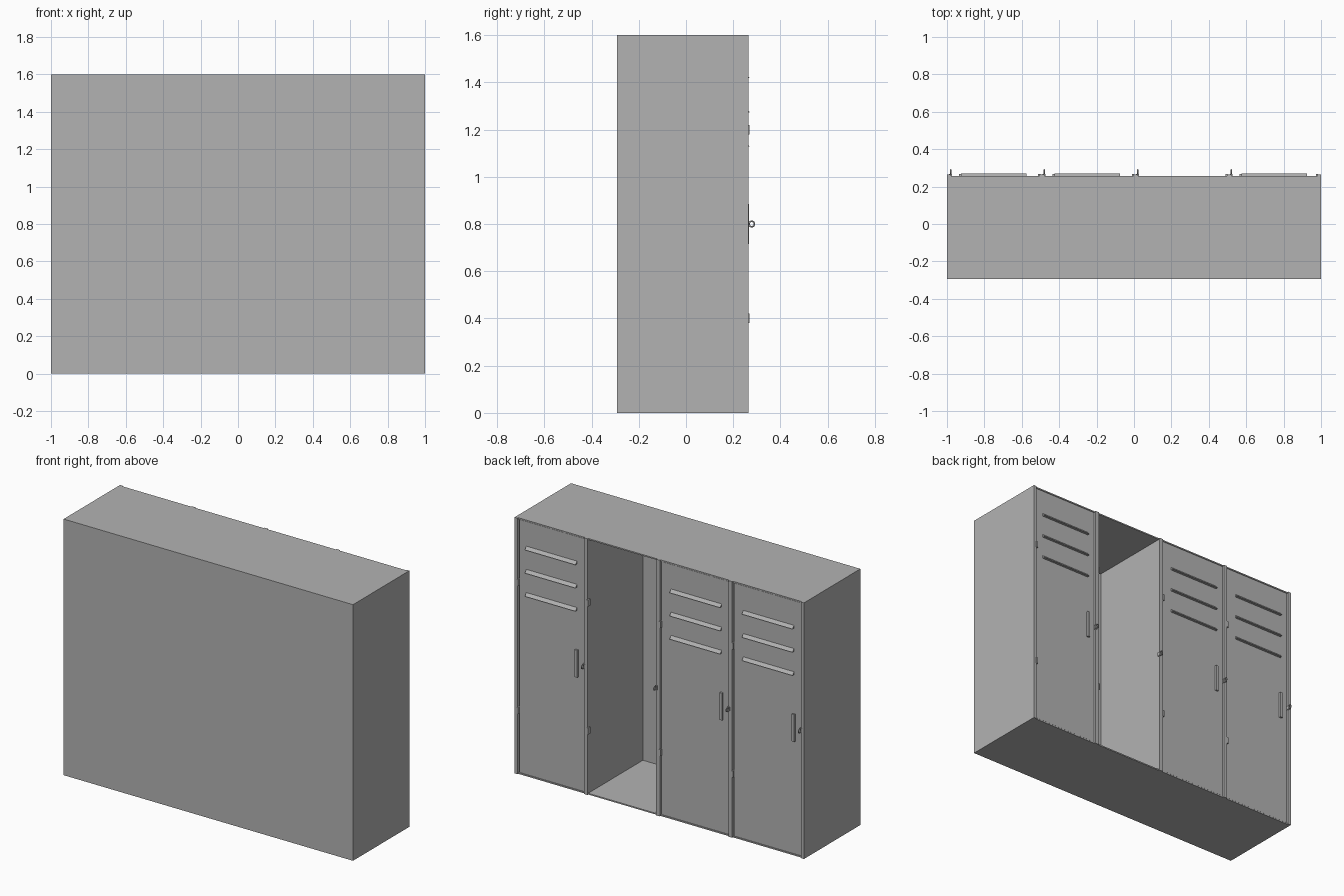
import bpy, bmesh, math
from mathutils import Matrix

if "Cube" in bpy.data.objects:
    bpy.data.objects.remove(bpy.data.objects["Cube"])

grey = bpy.data.materials.new("locker grey")
grey.diffuse_color = (0.45, 0.45, 0.45, 1)
grey.use_nodes = True
grey.node_tree.nodes["Principled BSDF"].inputs["Base Color"].default_value = grey.diffuse_color


def finish(name, bm):
    bmesh.ops.recalc_face_normals(bm, faces=bm.faces)
    mesh = bpy.data.meshes.new(name)
    bm.to_mesh(mesh)
    bm.free()
    mesh.materials.append(grey)
    obj = bpy.data.objects.new(name, mesh)
    bpy.context.collection.objects.link(obj)
    return obj


def box(name, x0, x1, y0, y1, z0, z1):
    bm = bmesh.new()
    bmesh.ops.create_cube(bm, size=1)
    for v in bm.verts:
        v.co.x = x0 if v.co.x < 0 else x1
        v.co.y = y0 if v.co.y < 0 else y1
        v.co.z = z0 if v.co.z < 0 else z1
    return finish(name, bm)


def louver(name, x0, x1, z):
    # wedge: slopes outward from the door, flat underneath
    bm = bmesh.new()
    profile = [(0.252, z), (0.27, z - 0.022), (0.252, z - 0.022)]
    a = [bm.verts.new((x0, y, h)) for y, h in profile]
    b = [bm.verts.new((x1, y, h)) for y, h in profile]
    bm.faces.new(a)
    bm.faces.new(b[::-1])
    for i in range(3):
        j = (i + 1) % 3
        bm.faces.new((a[i], a[j], b[j], b[i]))
    return finish(name, bm)


def lock_ring(name, x, y, z, major=0.0115, minor=0.0035, n=16, m=8):
    # staple ring standing in the yz plane
    bm = bmesh.new()
    rings = []
    for i in range(n):
        t = 2 * math.pi * i / n
        ring = []
        for j in range(m):
            p = 2 * math.pi * j / m
            r = major + minor * math.cos(p)
            ring.append(bm.verts.new((x + minor * math.sin(p),
                                      y + r * math.cos(t), z + r * math.sin(t))))
        rings.append(ring)
    for i in range(n):
        for j in range(m):
            k, l = (i + 1) % n, (j + 1) % m
            bm.faces.new((rings[i][j], rings[k][j], rings[k][l], rings[i][l]))
    obj = finish(name, bm)
    for f in obj.data.polygons:
        f.use_smooth = True
    return obj


BACK, EDGE, FRONT, H = -0.293, 0.257, 0.264, 1.6

# outer shell
box("rear_panel", -1, 1, BACK, BACK + 0.01, 0, H)
box("top_panel", -1, 1, BACK, EDGE, H - 0.008, H)
box("floor_panel", -1, 1, BACK, EDGE, 0, 0.008)
box("end_wall", 0.98, 1, BACK, FRONT, 0, H)

for i in range(4):
    x = -1 + 0.5 * i
    # wall on the lock side of each bay
    box("bay_wall", x - (0.004 if i else 0), x + 0.021, BACK, FRONT, 0, H)
    # lock staple and its base
    lock_ring("lock_ring", x + 0.02, 0.278, 0.8)
    box("lock_base", x + 0.012, x + 0.026, 0.25, 0.267, 0.787, 0.813)
    # hinges on the other side
    hx = x + (0.493 if i < 3 else 0.977)
    hx = x + 0.493 if i < 3 else 0.977
    for z in (0.4, 1.2):
        box("hinge", hx - 0.005, hx + 0.006, 0.245, 0.268, z - 0.02, z + 0.02)
    if i == 2:
        continue  # this bay is open
    # door with handle and vents
    right = x + 0.49 if i < 3 else 0.973
    box("door", x + 0.025, right, 0.244, 0.255, 0.01, H - 0.01)
    box("handle", x + 0.065, x + 0.083, 0.25, 0.267, 0.715, 0.885)
    for z in (1.44, 1.295, 1.15):
        louver("vent_louver", x + 0.075, x + 0.425, z)
